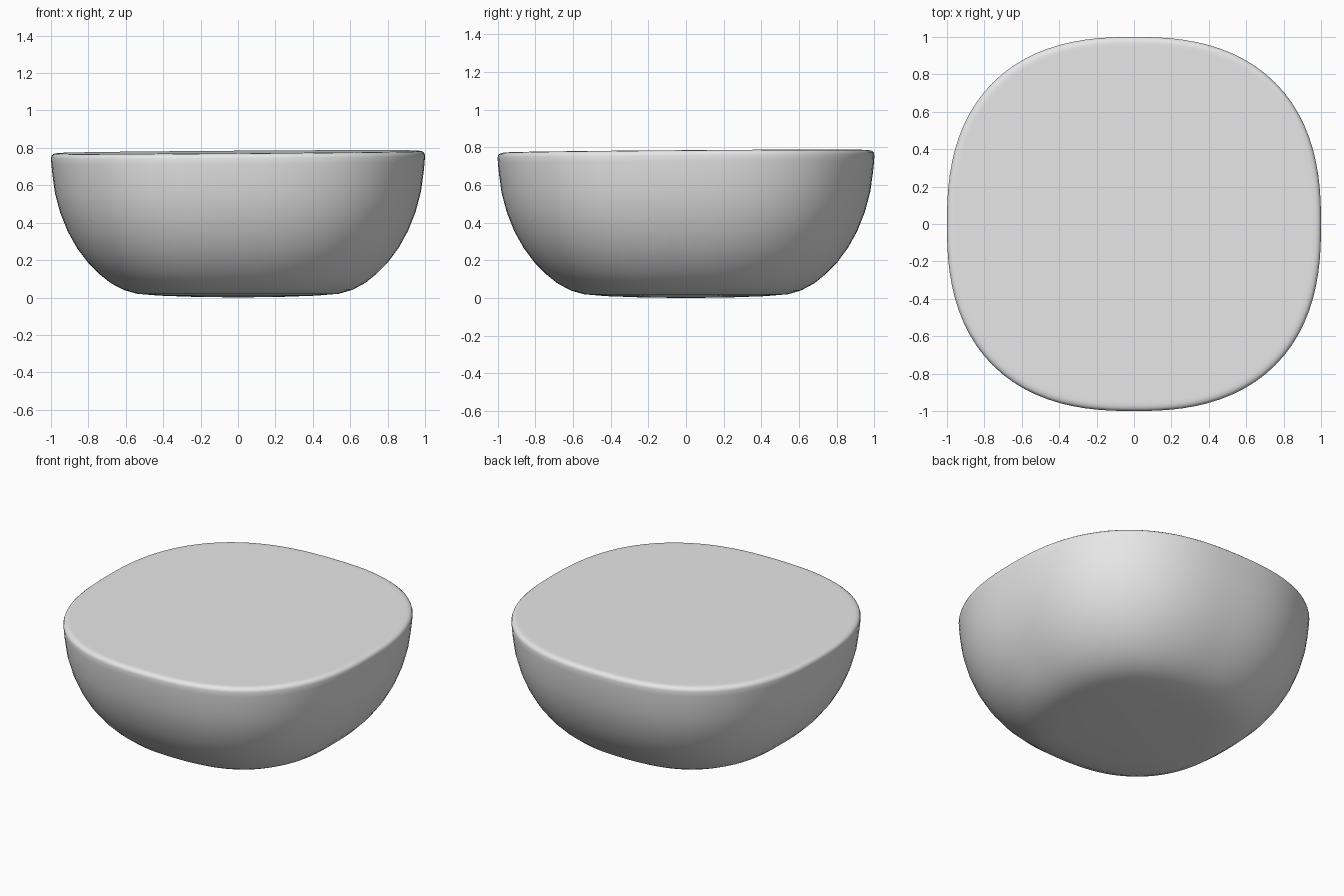
import bpy
import bmesh
import math

if "Cube" in bpy.data.objects:
    bpy.data.objects.remove(bpy.data.objects["Cube"], do_unlink=True)

SIDES = 96
ROUNDNESS = 2.47  # superellipse exponent of the rounded-square outline
TILT = 0.007      # slight rise of the rim towards the left and back

# One plain grey for the whole body
grey = bpy.data.materials.new("light_grey")
grey.use_nodes = True
colour = (0.8, 0.8, 0.8, 1.0)
grey.diffuse_color = colour
grey.node_tree.nodes["Principled BSDF"].inputs["Base Color"].default_value = colour

# Half section from the bottom centre to the top face: (radius, height)
profile = [
    (0.25, 0.004), (0.42, 0.010), (0.54, 0.020), (0.61, 0.040),
    (0.68, 0.077), (0.74, 0.125), (0.80, 0.185), (0.86, 0.265),
    (0.91, 0.355), (0.95, 0.455), (0.978, 0.56), (0.992, 0.66),
    (0.998, 0.72), (1.0, 0.752), (0.996, 0.766), (0.985, 0.775),
    (0.968, 0.778), (0.95, 0.778),
]


def outline(radius, height):
    """Points of one rounded-square ring, tilted more towards the top."""
    points = []
    for i in range(SIDES):
        angle = 2 * math.pi * i / SIDES
        c, s = math.cos(angle), math.sin(angle)
        r = radius / (abs(c) ** ROUNDNESS + abs(s) ** ROUNDNESS) ** (1 / ROUNDNESS)
        x, y = r * c, r * s
        points.append((x, y, height + TILT * (x + y) * height / 0.778))
    return points


# Bowl-shaped body with a flat closed top
bm = bmesh.new()
rings = [[bm.verts.new(p) for p in outline(r, z)] for r, z in profile]
for low, high in zip(rings, rings[1:]):
    for i in range(SIDES):
        j = (i + 1) % SIDES
        bm.faces.new((low[i], low[j], high[j], high[i]))
bm.faces.new(rings[-1])
base = bm.verts.new((0, 0, 0))
for i in range(SIDES):
    bm.faces.new((base, rings[0][(i + 1) % SIDES], rings[0][i]))
bmesh.ops.recalc_face_normals(bm, faces=bm.faces)

mesh = bpy.data.meshes.new("rounded_body")
bm.to_mesh(mesh)
bm.free()
mesh.materials.append(grey)
body = bpy.data.objects.new("rounded_body", mesh)
bpy.context.collection.objects.link(body)

# Smooth sides with a soft rim
bpy.ops.object.select_all(action="DESELECT")
body.select_set(True)
bpy.context.view_layer.objects.active = body
bpy.ops.object.shade_smooth_by_angle(angle=math.radians(45))
